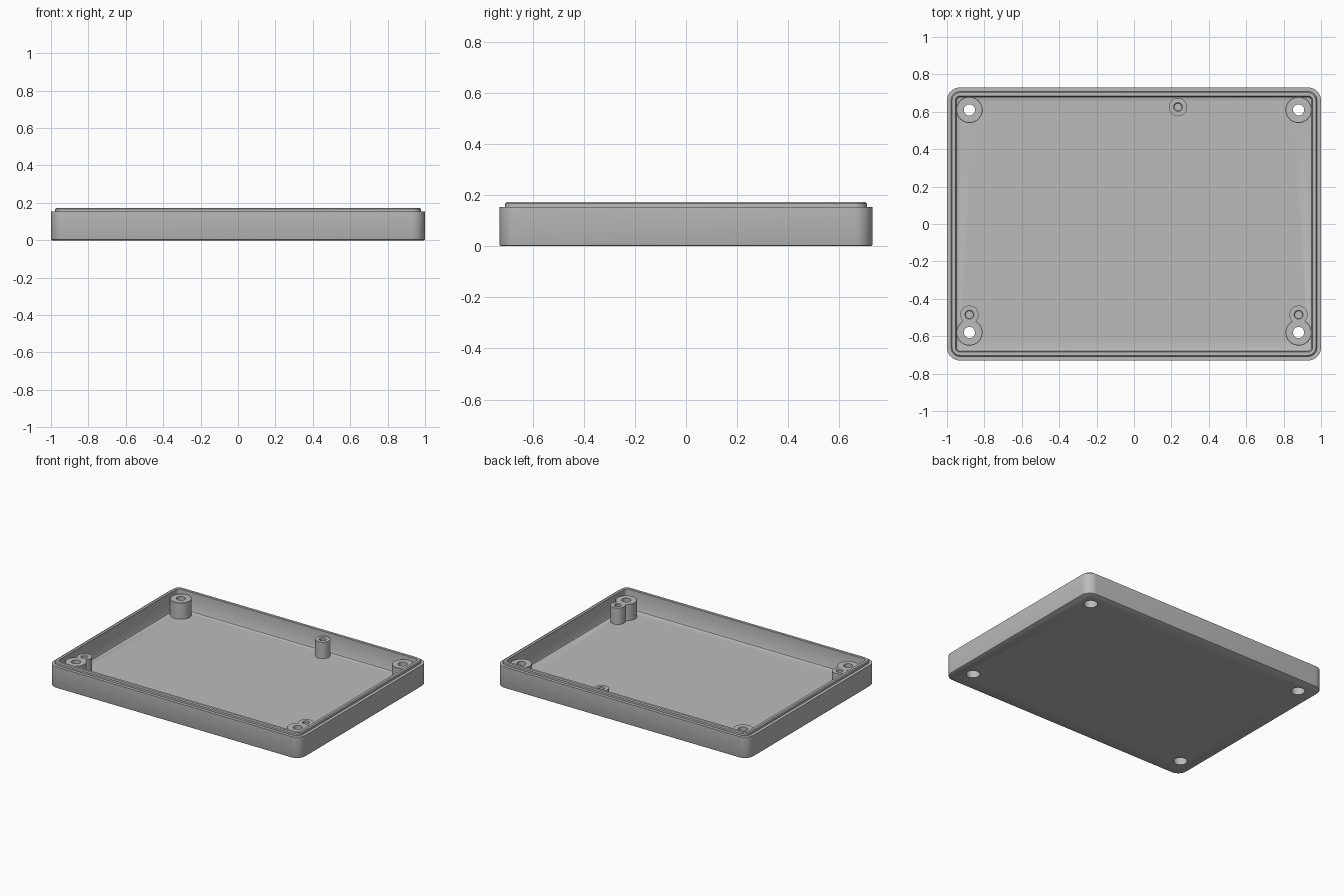
import bpy, bmesh, math

if "Cube" in bpy.data.objects:
    bpy.data.objects.remove(bpy.data.objects["Cube"], do_unlink=True)

grey = bpy.data.materials.new("plain grey")
grey.use_nodes = True
grey.diffuse_color = (0.5, 0.5, 0.5, 1)
grey.node_tree.nodes["Principled BSDF"].inputs["Base Color"].default_value = (0.5, 0.5, 0.5, 1)

FLOOR, POST_TOP, BORE_TOP = 0.03, 0.147, 0.1
BORE, HOLE = 0.045, 0.03


def make_object(name, bm):
    bmesh.ops.recalc_face_normals(bm, faces=bm.faces)
    mesh = bpy.data.meshes.new(name)
    bm.to_mesh(mesh)
    bm.free()
    mesh.materials.append(grey)
    obj = bpy.data.objects.new(name, mesh)
    bpy.context.collection.objects.link(obj)
    return obj


def activate(obj):
    bpy.ops.object.select_all(action="DESELECT")
    obj.select_set(True)
    bpy.context.view_layer.objects.active = obj


def smooth(obj):
    activate(obj)
    bpy.ops.object.shade_smooth_by_angle(angle=math.radians(35))


def rounded_ring(bm, half_x, half_y, radius, z, steps=8):
    ring = []
    for corner, (sx, sy) in enumerate([(1, 1), (-1, 1), (-1, -1), (1, -1)]):
        for i in range(steps + 1):
            a = (corner + i / steps) * math.pi / 2
            ring.append(bm.verts.new((sx * (half_x - radius) + radius * math.cos(a),
                                      sy * (half_y - radius) + radius * math.sin(a), z)))
    return ring


def bridge(bm, a, b):
    n = len(a)
    for i in range(n):
        bm.faces.new((a[i], a[(i + 1) % n], b[(i + 1) % n], b[i]))


# Tray: one section of (inset from outside, height), swept around the box
section = [(0.007, 0), (0.002, 0.003), (0, 0.008), (0, 0.153), (0.022, 0.153),
           (0.022, 0.167), (0.028, 0.173), (0.045, 0.173), (0.047, 0.171),
           (0.047, FLOOR + 0.012), (0.051, FLOOR + 0.004), (0.059, FLOOR)]
bm = bmesh.new()
rings = [rounded_ring(bm, 1 - d, 0.73 - d, max(0.07 - d, 0.015), z) for d, z in section]
for a, b in zip(rings, rings[1:]):
    bridge(bm, a, b)
bm.faces.new(rings[0])
bm.faces.new(rings[-1])
tray = make_object("tray", bm)


def lathe(name, x, y, profile, closed=False, sides=40):
    bm = bmesh.new()
    loops = [[bm.verts.new((x + r * math.cos(2 * math.pi * i / sides),
                            y + r * math.sin(2 * math.pi * i / sides), z))
              for i in range(sides)] for r, z in profile]
    for a, b in zip(loops, loops[1:]):
        bridge(bm, a, b)
    if closed:
        bm.faces.new(loops[0])
        bm.faces.new(loops[-1])
    return make_object(name, bm)


# Screw holes through the floor, and the counterbored corner posts over them
screw_profile = [(BORE, 0.002), (BORE, BORE_TOP), (HOLE, BORE_TOP), (HOLE, POST_TOP),
                 (0.068, POST_TOP), (0.07, POST_TOP - 0.002), (0.07, FLOOR - 0.005)]
for side, sx in (("left", 1), ("right", -1)):
    for end, y in (("back", 0.61), ("front", -0.58)):
        cutter = lathe("hole_cutter", sx * 0.88, y, [(BORE, -0.05), (BORE, 0.06)], closed=True)
        cutter.hide_render = True
        activate(tray)
        cut = tray.modifiers.new("screw_hole", "BOOLEAN")
        cut.operation, cut.solver, cut.object = "DIFFERENCE", "EXACT", cutter
        bpy.ops.object.modifier_apply(modifier=cut.name)
        bpy.data.objects.remove(cutter, do_unlink=True)
        smooth(lathe(f"{end}_{side}_screw_post", sx * 0.88, y, screw_profile))
smooth(tray)

# Small board posts with blind pilot holes
pilot_profile = [(0.049, FLOOR - 0.005), (0.049, POST_TOP), (0.024, POST_TOP),
                 (0.019, POST_TOP - 0.005), (0.019, FLOOR + 0.01)]
for name, x, y in (("back_board_post", 0.235, 0.625),
                   ("left_board_post", 0.88, -0.485),
                   ("right_board_post", -0.88, -0.485)):
    smooth(lathe(name, x, y, pilot_profile + [(0.001, FLOOR + 0.01)], closed=True))
